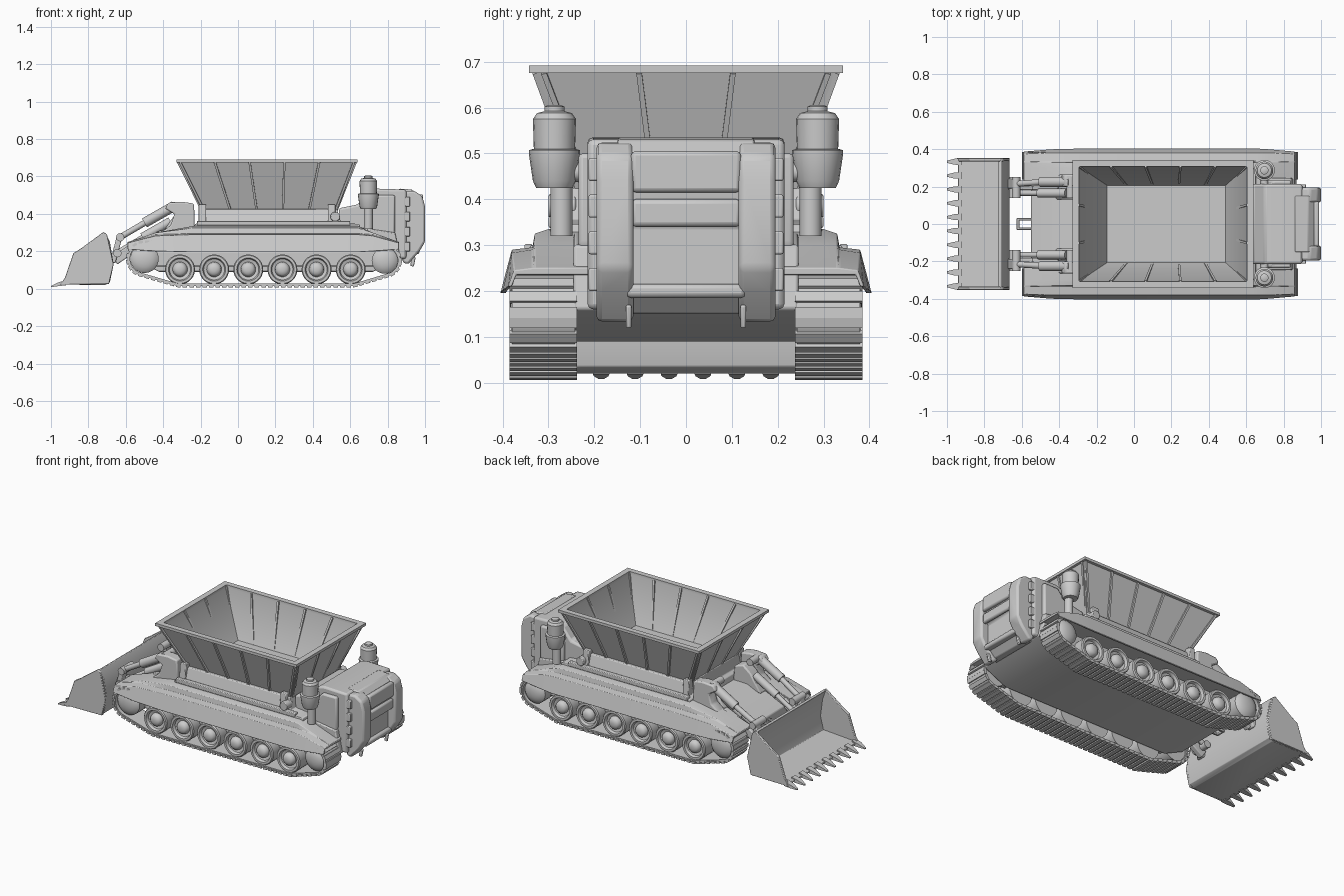
import bpy, bmesh, math
from mathutils import Vector, Matrix

if "Cube" in bpy.data.objects:
    bpy.data.objects.remove(bpy.data.objects["Cube"])


def make(name, bm, mirror=False, bevel=0.0):
    bmesh.ops.recalc_face_normals(bm, faces=bm.faces)
    me = bpy.data.meshes.new(name)
    bm.to_mesh(me)
    bm.free()
    ob = bpy.data.objects.new(name, me)
    bpy.context.collection.objects.link(ob)
    if bevel:
        m = ob.modifiers.new("bevel", 'BEVEL')
        m.width, m.segments, m.limit_method = bevel, 2, 'ANGLE'
    if mirror:
        m = ob.modifiers.new("mirror", 'MIRROR')
        m.use_axis = (False, True, False)
        m.use_mirror_merge = False
    return ob


def loft(bm, rings):
    rows = [[bm.verts.new(p) for p in r] for r in rings]
    n = len(rows[0])
    for a, b in zip(rows, rows[1:]):
        for i in range(n):
            bm.faces.new((a[i], a[(i + 1) % n], b[(i + 1) % n], b[i]))
    bm.faces.new(rows[0])
    bm.faces.new(rows[-1])


def extrude(bm, pts, a, b, axis='y'):
    f = (lambda u, v, w: (u, w, v)) if axis == 'y' else (lambda u, v, w: (w, u, v))
    loft(bm, [[f(u, v, w) for u, v in pts] for w in (a, b)])


def prism(name, pts, a, b, axis='y', mirror=False, bevel=0.006):
    bm = bmesh.new()
    extrude(bm, pts, a, b, axis)
    return make(name, bm, mirror, bevel)


def rect_rings(name, rows, bevel=0.0):
    bm = bmesh.new()
    loft(bm, [[(x0, -y, z), (x1, -y, z), (x1, y, z), (x0, y, z)] for x0, x1, y, z in rows])
    return make(name, bm, False, bevel)


def frame(p, q, side):
    p, q = Vector(p), Vector(q)
    z = (q - p).normalized()
    x = Vector(side)
    x = (x - z * x.dot(z)).normalized()
    y = z.cross(x)
    m = Matrix((x, y, z)).transposed().to_4x4()
    return Matrix.Translation((p + q) / 2) @ m, (q - p).length


def strut(bm, p, q, w, h, side=(0, 1, 0)):
    m, l = frame(p, q, side)
    bmesh.ops.create_cube(bm, size=1, matrix=m @ Matrix.Diagonal((w, h, l, 1)))


def tube(bm, p, q, r, side=(0, 1, 0), seg=16):
    m, l = frame(p, q, side)
    bmesh.ops.create_cone(bm, cap_ends=True, segments=seg, radius1=r, radius2=r, depth=l, matrix=m)


def lathe(bm, prof, c, axis, seg=28):
    rings = []
    for r, h in prof:
        ring = []
        for i in range(seg):
            a = 2 * math.pi * i / seg
            u, v = r * math.cos(a), r * math.sin(a)
            ring.append((c[0] + u, c[1] + h, c[2] + v) if axis == 'y' else (c[0] + u, c[1] + v, c[2] + h))
        rings.append(ring)
    loft(bm, rings)


# Hull and side fenders
prism("hull", [(-.55, .15), (-.55, .21), (-.33, .31), (.6, .335), (.84, .3), (.87, .16), (.72, .09), (-.42, .09)], -.245, .245)
bm = bmesh.new()
sec = [(.2, .335), (.3, .335), (.33, .325), (.335, .295), (.38, .29), (.405, .195), (.393, .195), (.372, .25), (.2, .25)]
end = [(.2, .25), (.3, .25), (.33, .25), (.335, .25), (.375, .245), (.388, .21), (.38, .21), (.37, .235), (.2, .235)]
mid = [(.2, .30), (.3, .30), (.33, .30), (.335, .29), (.38, .283), (.4, .2), (.39, .2), (.372, .25), (.2, .25)]
rows = [(-.59, end), (-.44, mid), (-.24, sec), (.64, sec), (.72, mid), (.86, end)]
loft(bm, [[(x, y, z) for y, z in s] for x, s in rows])
make("fender", bm, True, .003)

# Deck under the hopper and its rails
rect_rings("deck", [(-.24, .66, .3, .3), (-.23, .65, .295, .345), (-.21, .55, .27, .355), (-.2, .53, .25, .425)], .004)
bm = bmesh.new()
strut(bm, (-.22, .285, .35), (.6, .285, .35), .03, .025)
for x in (-.19, .5):
    strut(bm, (x, .26, .34), (x, .25, .45), .04, .04)
tube(bm, (.52, .24, .385), (.52, .3, .385), .026, (1, 0, 0))
make("deck_rail", bm, True, .004)

# Hopper shell, rim and ribs
rect_rings("hopper", [(-.19, .53, .225, .41), (-.315, .625, .325, .675), (-.33, .64, .342, .675), (-.33, .64, .342, .692),
                      (-.295, .605, .308, .692), (-.295, .605, .308, .675), (-.145, .49, .207, .425)])
bm = bmesh.new()
for i in range(6):
    t = i / 5
    xb, xt = -.18 + .70 * t, -.31 + .93 * t
    for s in (-1, 1):
        strut(bm, (xb, s * .222, .42), (xt, s * .318, .68), .012, .036, (1, 0, 0))
for y in (-1, -.33, .33, 1):
    strut(bm, (-.18, y * .21, .42), (-.308, y * .31, .68), .012, .036)
    strut(bm, (.515, y * .21, .42), (.618, y * .31, .68), .012, .036)
make("hopper_ribs", bm)

# Rear engine housing
rect = [(.54, .3), (.54, .43), (.64, .45), (.70, .525), (.74, .535), (.9, .53), (.9, .16), (.84, .16)]
prism("engine_housing", rect, -.215, .215, bevel=.012)
prism("rear_core", [(.86, .15), (.86, .535), (.93, .53), (.965, .5), (.975, .43), (.96, .35), (.95, .34), (.95, .2), (.9, .15)], -.15, .15)
prism("rear_side_frame", [(.88, .14), (.89, .52), (.94, .525), (.985, .495), (1, .44), (1, .25), (.97, .2), (.91, .13)], .115, .195, mirror=True, bevel=.012)
bm = bmesh.new()
strut(bm, (.975, -.12, .46), (.975, .12, .46), .03, .09, (1, 0, 0))
strut(bm, (.975, -.12, .37), (.975, .12, .37), .025, .06, (1, 0, 0))
strut(bm, (.93, -.13, .2), (.93, .13, .2), .08, .03, (1, 0, 0))
make("rear_panels", bm, False, .01)
prism("engine_cheek", [(.68, .24), (.68, .43), (.74, .50), (.84, .5), (.84, .3), (.8, .24)], .19, .235, mirror=True, bevel=.01)
bm = bmesh.new()
for z in (.2, .28, .36, .44):
    strut(bm, (.905, .2, z), (.905, .2, z + .05), .025, .03)
strut(bm, (.93, .125, .12), (.94, .125, .17), .012, .02)
make("rear_lugs", bm, True, .004)

# Canister stacks beside the engine
bm = bmesh.new()
lathe(bm, [(.04, .425), (.047, .44), (.056, .50), (.056, .507), (.045, .51), (.047, .575), (.038, .588), (.022, .592), (.022, .602), (.012, .606)],
      (.697, .287, 0), 'z', 20)
tube(bm, (.697, .2, .46), (.697, .27, .46), .022, (1, 0, 0))
tube(bm, (.697, .272, .32), (.697, .272, .43), .024)
make("canister", bm, True)

# Track belts with cleats around idler, road wheels and sprocket
circles = [(-.5, .16, .097), (-.31, .105, .097), (.61, .105, .097), (.785, .15, .09)]


def hull_path(off, n=120):
    out = []
    for i in range(n):
        a = 2 * math.pi * (i + .5) / n
        c, s = math.cos(a), math.sin(a)
        x, z, r = max(circles, key=lambda k: k[0] * c + k[1] * s + k[2])
        out.append(Vector((x + (r + off) * c, 0, z + (r + off) * s)))
    return out


bm = bmesh.new()
outer, inner = hull_path(-.006), hull_path(-.02)
loops = [[bm.verts.new(p + Vector((0, y, 0))) for p in path] for path, y in
         ((outer, .242), (outer, .38), (inner, .38), (inner, .242))]
n = len(outer)
for k in range(4):
    a, b = loops[k], loops[(k + 1) % 4]
    for i in range(n):
        bm.faces.new((a[i], a[(i + 1) % n], b[(i + 1) % n], b[i]))
step, carry = .035, 0.0
for i in range(n):
    p, q = outer[i], outer[(i + 1) % n]
    d, l = (q - p).normalized(), (q - p).length
    while carry < l:
        c = p + d * carry + Vector((0, .311, 0))
        strut(bm, c - d * .012, c + d * .012, .147, .014)
        carry += step
    carry -= l
make("track", bm, True)

# Road wheels, idler and sprocket
bm = bmesh.new()
for i in range(6):
    lathe(bm, [(.03, .25), (.078, .25), (.08, .365), (.075, .372), (.062, .372), (.056, .355), (.04, .35), (.036, .368), (.026, .378), (.01, .382)],
          (-.31 + .1825 * i, 0, .103), 'y')
for x, z, r in ((-.5, .16, .076), (.785, .15, .07)):
    lathe(bm, [(.03, .25), (r, .25), (r, .36), (r - .01, .37), (r * .6, .378), (r * .4, .382), (.01, .384)], (x, 0, z), 'y')
make("wheels", bm, True)

# Suspension side beam behind the wheels
prism("suspension_beam", [(-.48, .12), (-.48, .2), (.76, .2), (.76, .12)], .235, .3, mirror=True)

# Loader bracket, lift arms and hydraulic rams
prism("arm_bracket", [(-.23, .3), (-.235, .455), (-.3, .465), (-.37, .46), (-.39, .43), (-.34, .40), (-.36, .34), (-.45, .27)],
      .2, .265, mirror=True, bevel=.008)
prism("arm_bracket_inner", [(-.23, .3), (-.24, .40), (-.3, .42), (-.35, .38), (-.42, .27)], .13, .2, mirror=True, bevel=.008)
bm = bmesh.new()
tube(bm, (-.34, .225, .443), (-.5, .225, .352), .027)
tube(bm, (-.48, .225, .363), (-.63, .215, .275), .016)
tube(bm, (-.36, .165, .36), (-.51, .165, .275), .024)
tube(bm, (-.5, .165, .28), (-.65, .165, .19), .014)
for x, z in ((-.34, .443), (-.63, .275), (-.645, .19)):
    tube(bm, (x, .14, z), (x, .25, z), .022, (1, 0, 0))
make("hydraulic_rams", bm, True)
bm = bmesh.new()
strut(bm, (-.40, .2, .29), (-.55, .2, .225), .035, .05)
strut(bm, (-.53, .2, .24), (-.66, .2, .15), .035, .05)
strut(bm, (-.63, .215, .29), (-.67, .215, .14), .05, .03)
make("lift_arms", bm, True, .006)

# Bucket shell, cheeks and teeth
prism("bucket_shell", [(-.94, .022), (-.71, .02), (-.685, .035), (-.665, .13), (-.685, .25), (-.71, .3), (-.725, .295),
                       (-.705, .24), (-.69, .13), (-.71, .05), (-.94, .035)], -.34, .34, bevel=.003)
prism("bucket_cheek", [(-.95, .022), (-.925, .06), (-.88, .19), (-.84, .215), (-.72, .303), (-.70, .29), (-.665, .13), (-.69, .025)],
      .335, .352, mirror=True, bevel=.003)
bm = bmesh.new()
for i in range(10):
    y = -.333 + .074 * i
    loft(bm, [[(x, y - w, a), (x, y + w, a), (x, y + w, b), (x, y - w, b)]
              for x, w, a, b in ((-.92, .018, .018, .045), (-.96, .016, .014, .034), (-1.0, .006, .008, .014))])
make("bucket_teeth", bm)

# Front tow loop and crossbar
bm = bmesh.new()
for y in (-.025, .025):
    strut(bm, (-.54, y, .19), (-.62, y, .19), .012, .014)
strut(bm, (-.62, -.031, .19), (-.62, .031, .19), .014, .014, (0, 0, 1))
make("tow_loop", bm, False, .003)

# Smooth shading with sharp edges kept
obs = [o for o in bpy.context.scene.objects if o.type == 'MESH']
for o in obs:
    o.select_set(True)
bpy.context.view_layer.objects.active = obs[0]
bpy.ops.object.shade_smooth_by_angle(angle=math.radians(35))
